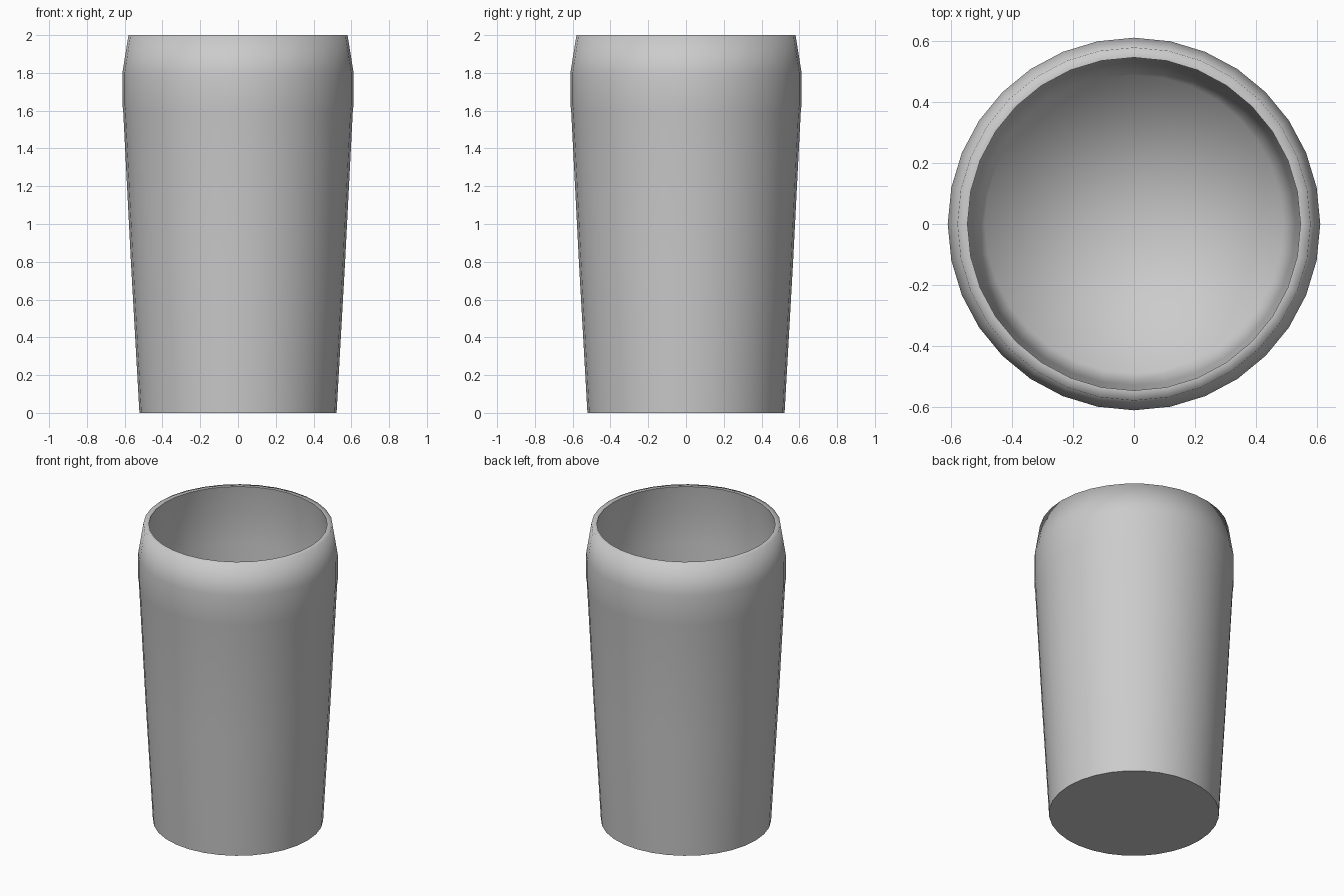
import bpy, bmesh, math

if "Cube" in bpy.data.objects:
    bpy.data.objects.remove(bpy.data.objects["Cube"])

SIDES = 32

# Glass profile (radius, height): underside, outer wall, bulged collar, rim, inner wall, floor
profile = [
    (0.0, 0.0), (0.522, 0.0), (0.567, 0.8), (0.608, 1.6),
    (0.612, 1.63), (0.612, 1.8), (0.58, 2.0),
    (0.547, 2.0), (0.575, 1.8), (0.573, 1.6),
    (0.53, 0.8), (0.49, 0.09), (0.0, 0.05),
]


def lathe(name, points, sides):
    bm = bmesh.new()
    rings = []
    for r, z in points:
        if r == 0:
            rings.append([bm.verts.new((0, 0, z))] * sides)
        else:
            rings.append([bm.verts.new((r * math.cos(2 * math.pi * i / sides),
                                        r * math.sin(2 * math.pi * i / sides), z))
                          for i in range(sides)])
    for a, b in zip(rings, rings[1:]):
        for i in range(sides):
            j = (i + 1) % sides
            corners = list(dict.fromkeys((a[i], a[j], b[j], b[i])))
            bm.faces.new(corners)
    bmesh.ops.recalc_face_normals(bm, faces=bm.faces)
    mesh = bpy.data.meshes.new(name)
    bm.to_mesh(mesh)
    bm.free()
    obj = bpy.data.objects.new(name, mesh)
    bpy.context.collection.objects.link(obj)
    return obj


# Open drinking glass
glass = lathe("drinking_glass", profile, SIDES)
bpy.context.view_layer.objects.active = glass
glass.select_set(True)
bpy.ops.object.shade_smooth_by_angle(angle=math.radians(85))
